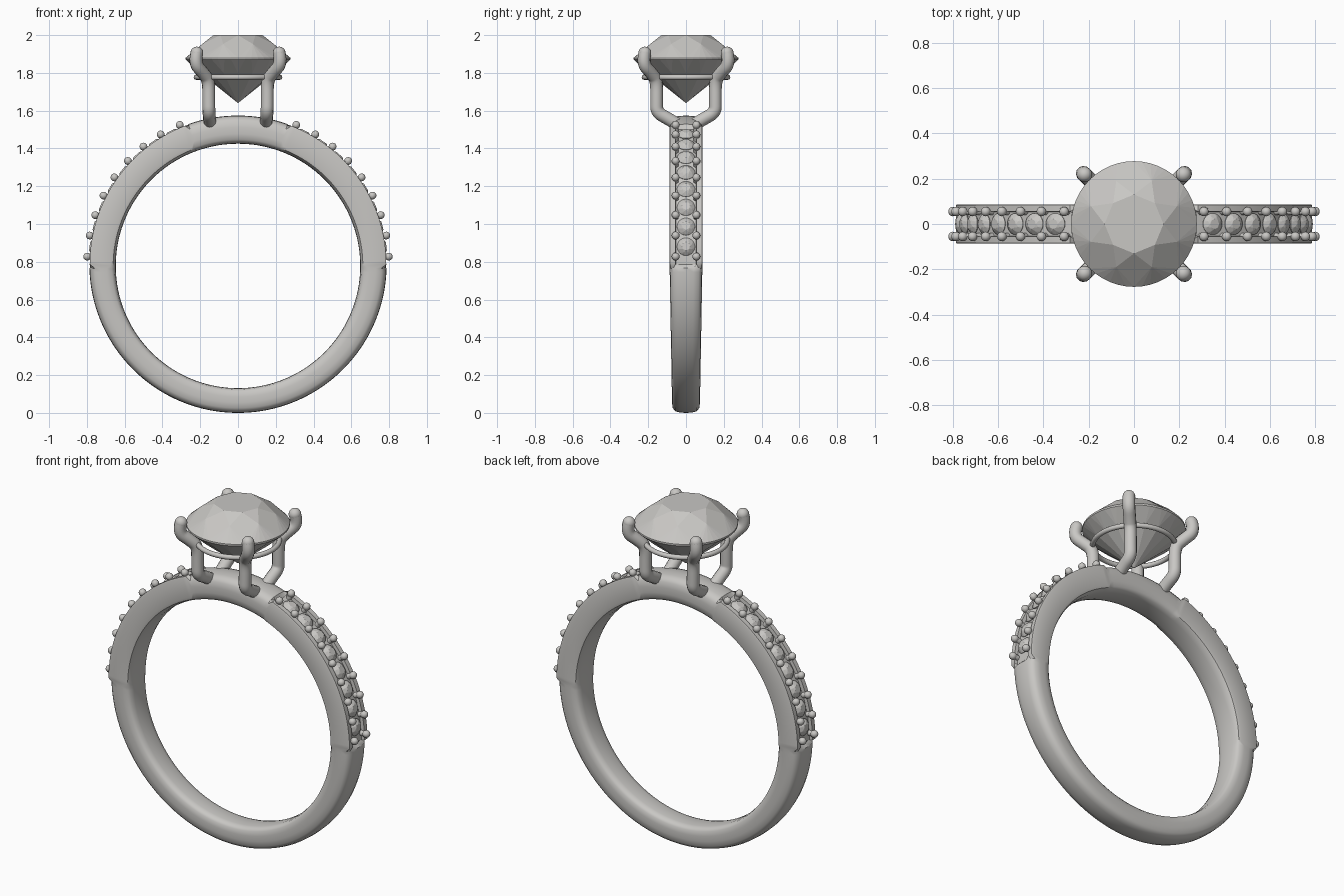
import bpy, bmesh
from math import sin, cos, radians, pi, asin, degrees
from mathutils import Vector, Matrix

cube = bpy.data.objects.get("Cube")
if cube:
    bpy.data.objects.remove(cube, do_unlink=True)

GREY = (0.58, 0.57, 0.55, 1)
metal = bpy.data.materials.new("soft_grey")
metal.use_nodes = True
metal.diffuse_color = GREY
metal.node_tree.nodes["Principled BSDF"].inputs["Base Color"].default_value = GREY

CENTRE = Vector((0, 0, 0.787))
R_OUT = 0.787


def add(name, mesh, smooth=True):
    ob = bpy.data.objects.new(name, mesh)
    bpy.context.collection.objects.link(ob)
    if not mesh.materials:
        mesh.materials.append(metal)
    if smooth:
        bpy.ops.object.select_all(action='DESELECT')
        ob.select_set(True)
        bpy.context.view_layer.objects.active = ob
        bpy.ops.object.shade_smooth_by_angle(angle=radians(40))
    return ob


def to_mesh(name, bm):
    bmesh.ops.recalc_face_normals(bm, faces=bm.faces)
    mesh = bpy.data.meshes.new(name)
    bm.to_mesh(mesh)
    bm.free()
    return mesh


def radial(angle):
    return Vector((cos(angle), 0, sin(angle)))


# Band: half profiles run from inner middle to outer middle (width, thickness)
PLAIN = [(0, 0), (.5, .01), (.8, .05), (.95, .15), (1, .35),
         (1, .58), (.95, .8), (.78, .93), (.45, .985), (0, 1)]
CHANNEL = [(0, 0), (.5, .01), (.8, .05), (.95, .1), (1, .2),
           (1, .93), (.96, .985), (.64, .985), (.62, .85), (0, .85)]


def band():
    bm = bmesh.new()
    rings = []
    count = 240
    for i in range(count):
        a = 2 * pi * i / count
        elevation = degrees(asin(sin(a)))
        half = CHANNEL if -0.5 < elevation < 69.5 else PLAIN
        width = 0.087 + 0.013 * min(0, sin(a))
        outer = CENTRE + radial(a) * R_OUT
        inner = Vector((0, 0, 0.778)) + radial(a) * 0.647
        loop = half + [(-w, t) for w, t in half[-2:0:-1]]
        rings.append([bm.verts.new(inner.lerp(outer, t) + Vector((0, w * width, 0)))
                      for w, t in loop])
    n = len(rings[0])
    for i in range(count):
        r0, r1 = rings[i], rings[(i + 1) % count]
        for j in range(n):
            k = (j + 1) % n
            bm.faces.new((r0[j], r0[k], r1[k], r1[j]))
    return add("band", to_mesh("band", bm))


# Round brilliant stone: hull of table, crown, girdle, pavilion and culet
def stone_mesh(name, girdle_sides):
    bm = bmesh.new()

    def ring(r, z, n, turn=0):
        for i in range(n):
            a = 2 * pi * (i + turn) / n
            bm.verts.new((r * cos(a), r * sin(a), z))
    ring(0.13, 0.125, 8)
    ring(0.205, 0.078, 8, 0.5)
    ring(0.277, 0.005, girdle_sides)
    ring(0.277, -0.005, girdle_sides)
    ring(0.2, -0.075, 16)
    bm.verts.new((0, 0, -0.235))
    bmesh.ops.convex_hull(bm, input=bm.verts)
    bmesh.ops.dissolve_limit(bm, angle_limit=radians(2), verts=bm.verts, edges=bm.edges)
    return to_mesh(name, bm)


def bead_mesh():
    bm = bmesh.new()
    bmesh.ops.create_uvsphere(bm, u_segments=14, v_segments=10, radius=0.021)
    bmesh.ops.create_cone(bm, segments=12, radius1=0.016, radius2=0.016, depth=0.05,
                          matrix=Matrix.Translation((0, 0, -0.025)))
    return to_mesh("bead", bm)


# Tube along a path, with round ends
def tube(name, points, radius, closed=False):
    curve = bpy.data.curves.new(name, 'CURVE')
    curve.dimensions = '3D'
    curve.bevel_depth = radius
    curve.bevel_resolution = 4
    spline = curve.splines.new('NURBS')
    spline.points.add(len(points) - 1)
    for p, co in zip(spline.points, points):
        p.co = (*co, 1)
    spline.order_u = 3
    spline.use_endpoint_u = not closed
    spline.use_cyclic_u = closed
    spline.resolution_u = 6
    temp = bpy.data.objects.new(name, curve)
    bpy.context.collection.objects.link(temp)
    bpy.context.view_layer.update()
    bm = bmesh.new()
    evaluated = temp.evaluated_get(bpy.context.evaluated_depsgraph_get())
    bm.from_mesh(evaluated.to_mesh())
    evaluated.to_mesh_clear()
    bpy.data.objects.remove(temp, do_unlink=True)
    if not closed:
        for end in (points[0], points[-1]):
            bmesh.ops.create_uvsphere(bm, u_segments=16, v_segments=10, radius=radius,
                                      matrix=Matrix.Translation(end))
    return add(name, to_mesh(name, bm))


band()

# Centre stone
centre_stone = add("centre_stone", stone_mesh("centre_stone", 48), False)
centre_stone.location.z = 1.875

# Four prongs and the thin gallery ring that joins them
PRONG = [(.148, .05, 1.53), (.15, .09, 1.555), (.154, .155, 1.59), (.155, .155, 1.65),
         (.155, .155, 1.76), (.185, .185, 1.8), (.23, .23, 1.85), (.218, .218, 1.905)]
for sx, side in ((-1, "right"), (1, "left")):
    for sy, end in ((-1, "front"), (1, "back")):
        tube(f"prong_{end}_{side}", [(x * sx, y * sy, z) for x, y, z in PRONG], 0.034)
tube("gallery_ring", [(0.222 * cos(i * pi / 16), 0.222 * sin(i * pi / 16), 1.777)
                      for i in range(32)], 0.014, closed=True)

# Shoulder stones and beads along both channels
small_stone = stone_mesh("small_stone", 24)
bead = bead_mesh()
STEP = 8.05
for side, label in ((-1, "right"), (1, "left")):
    for i in range(9):
        a = radians(2.9 + STEP * i)
        for y in (-0.055, 0.055):
            d = radial(a)
            d.x *= side
            ob = add(f"bead_{label}_{i + 1}", bead)
            ob.location = CENTRE + d * 0.799 + Vector((0, y, 0))
            ob.rotation_euler.y = side * (pi / 2 - a)
        if i < 8:
            a += radians(STEP / 2)
            d = radial(a)
            d.x *= side
            ob = add(f"shoulder_stone_{label}_{i + 1}", small_stone, False)
            ob.location = CENTRE + d * 0.770
            ob.rotation_euler.y = side * (pi / 2 - a)
            ob.scale = (0.17, 0.17, 0.17)
